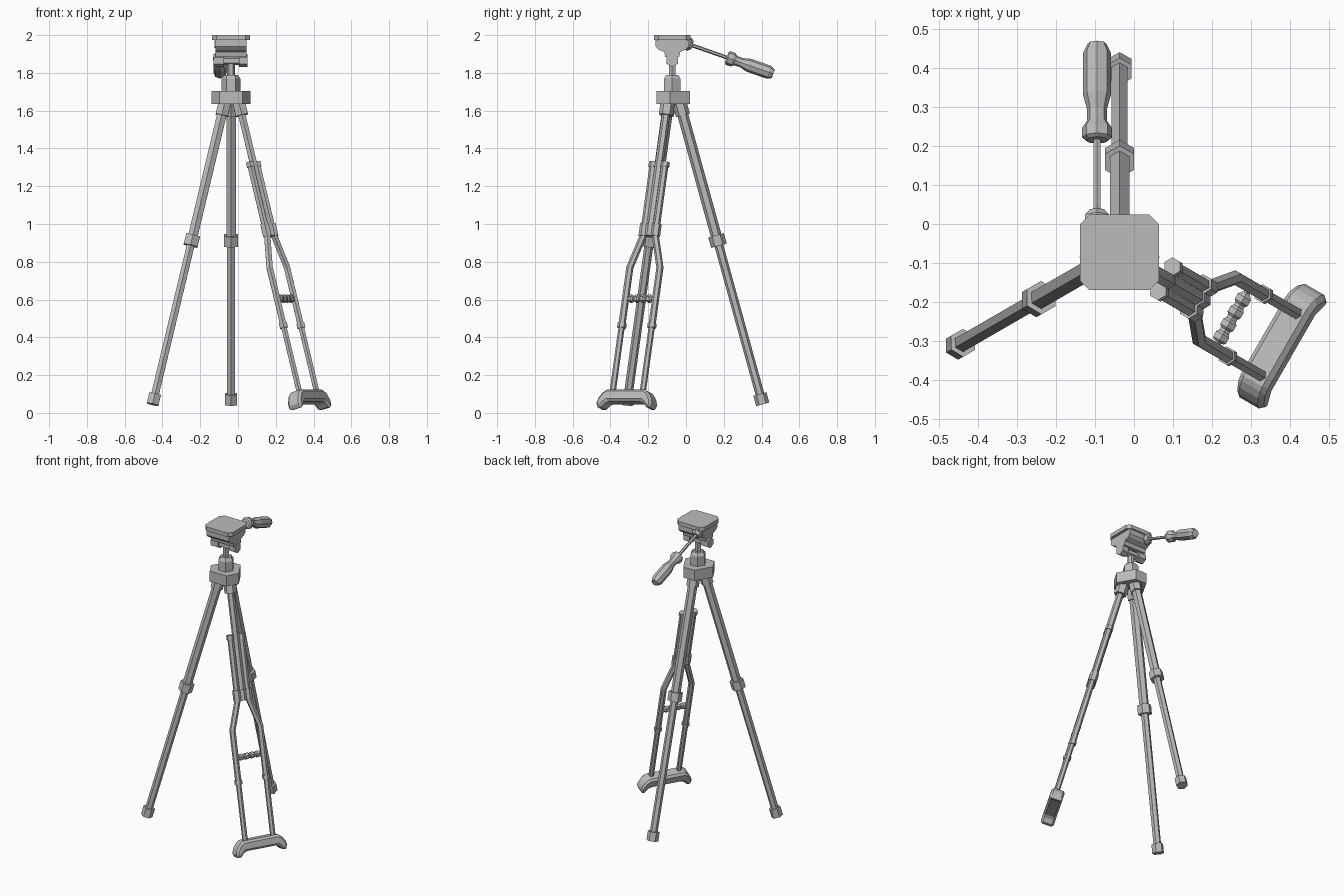
import bpy, bmesh
from math import sin, cos, radians, pi
from mathutils import Vector, Matrix

cube = bpy.data.objects.get("Cube")
if cube:
    bpy.data.objects.remove(cube)

grey = bpy.data.materials.new("plain grey")
grey.use_nodes = True
COLOUR = (0.5, 0.5, 0.5, 1)
grey.diffuse_color = COLOUR
grey.node_tree.nodes["Principled BSDF"].inputs["Base Color"].default_value = COLOUR

AXIS = Vector((-0.037, -0.073, 0))
UP = Vector((0, 0, 1))


def finish(name, bm):
    bmesh.ops.recalc_face_normals(bm, faces=bm.faces)
    mesh = bpy.data.meshes.new(name)
    bm.to_mesh(mesh)
    bm.free()
    mesh.materials.append(grey)
    ob = bpy.data.objects.new(name, mesh)
    bpy.context.collection.objects.link(ob)
    return ob


def sweep(name, points, radii, ref, sides=6):
    """Faceted tube along points, with mitred bends; a corner faces ref."""
    pts = [Vector(p) for p in points]
    bm = bmesh.new()
    rings = []
    for i, p in enumerate(pts):
        before = (p - pts[i - 1]).normalized() if i else Vector()
        after = (pts[i + 1] - p).normalized() if i < len(pts) - 1 else Vector()
        t = (before + after).normalized()
        u = (ref - t * ref.dot(t)).normalized()
        v = t.cross(u)
        ring = []
        for k in range(sides):
            a = 2 * pi * k / sides
            ring.append(bm.verts.new(p + (u * cos(a) + v * sin(a)) * radii[i]))
        rings.append(ring)
    for a, b in zip(rings, rings[1:]):
        for k in range(sides):
            j = (k + 1) % sides
            bm.faces.new((a[k], a[j], b[j], b[k]))
    bm.faces.new(rings[0])
    bm.faces.new(rings[-1])
    return finish(name, bm)


def lathe(name, start, direction, profile, ref, sides=6):
    """Turned part: profile is (distance, radius) along a straight axis."""
    d = direction.normalized()
    return sweep(name, [start + d * s for s, r in profile], [r for s, r in profile], ref, sides)


def extrude(name, outline, depth, matrix, bevel=0):
    bm = bmesh.new()
    low = [bm.verts.new((x, y, -depth / 2)) for x, y in outline]
    face = bm.faces.new(low)
    new = bmesh.ops.extrude_face_region(bm, geom=[face])["geom"]
    bmesh.ops.translate(bm, vec=(0, 0, depth),
                        verts=[g for g in new if isinstance(g, bmesh.types.BMVert)])
    bmesh.ops.transform(bm, matrix=matrix, verts=bm.verts)
    ob = finish(name, bm)
    if bevel:
        mod = ob.modifiers.new("chamfer", "BEVEL")
        mod.width = bevel
        mod.segments = 1
        mod.limit_method = 'ANGLE'
    return ob


class Leg:
    """Sloping leg line: position from height, sideways shift and radial offset."""
    def __init__(self, azimuth, top):
        a = radians(azimuth)
        self.out = Vector((cos(a), sin(a), 0))
        self.side = Vector((-sin(a), cos(a), 0))
        self.top = top

    def at(self, z, t=0):
        return AXIS + self.out * (self.top + 0.276 * (1.6 - z)) + self.side * t + UP * z

    def tube(self, name, z0, z1, radius, t=0):
        sweep(name, [self.at(z0, t), self.at(z1, t)], [radius, radius], self.out)


# Two plain telescopic legs
for label, azimuth in (("back", 90), ("right", 210)):
    leg = Leg(azimuth, 0.05)
    leg.tube(label + "_leg_hinge", 1.64, 1.575, 0.038)
    leg.tube(label + "_leg_upper", 1.6, 0.92, 0.029)
    leg.tube(label + "_leg_collar", 0.94, 0.885, 0.043)
    leg.tube(label + "_leg_lower", 0.92, 0.07, 0.0235)
    leg.tube(label + "_leg_foot", 0.1, 0.045, 0.036)

# Third leg: an upside-down crutch
leg = Leg(-30, 0.06)
leg.tube("left_leg_hinge", 1.64, 1.575, 0.038)
leg.tube("crutch_centre_tube", 1.6, 0.94, 0.022)
leg.tube("crutch_centre_band", 1.0, 0.935, 0.027)
leg.tube("crutch_centre_cap", 1.328, 1.302, 0.024)
for label, s in (("inner", -1), ("outer", 1)):
    near, far = 0.036 * s, 0.092 * s
    sweep(label + "_crutch_tube",
          [leg.at(1.32, near), leg.at(0.94, near), leg.at(0.77, far), leg.at(0.46, far)],
          [0.019] * 4, leg.out)
    leg.tube(label + "_crutch_cap", 1.328, 1.302, 0.024, near)
    leg.tube(label + "_crutch_band", 1.0, 0.935, 0.026, near)
    leg.tube(label + "_crutch_sleeve", 0.475, 0.45, 0.024, far)
    leg.tube(label + "_crutch_rod", 0.46, 0.08, 0.0165, far)

# Ribbed hand grip across the crutch
ribs = [(0, 0.01), (0.02, 0.01)]
for i in range(4):
    d = 0.02 + i * 0.037
    ribs += [(d, 0.016), (d + 0.006, 0.022), (d + 0.022, 0.022), (d + 0.029, 0.016)]
ribs += [(0.165, 0.01), (0.184, 0.01)]
lathe("crutch_hand_grip", leg.at(0.605, -0.092), leg.side, ribs, UP)

# Saddle pad under the crutch, curved down at both ends
half = [(0.115, 0.035), (0.14, 0.022), (0.168, -0.022), (0.168, -0.055),
        (0.148, -0.07), (0.108, -0.03)]
outline = half + [(-x, y) for x, y in reversed(half)]
slope = (leg.at(1) - leg.at(0)).normalized()
normal = leg.side.cross(slope)
frame = Matrix((leg.side, slope, normal)).transposed().to_4x4()
frame.translation = leg.at(0.082) - leg.out * 0.008
extrude("crutch_pad", outline, 0.082, frame, 0.016)

# Hub with a short face above each leg
hub = []
for a in (90, 210, 330):
    for da in (-23.4, 23.4):
        hub.append((0.1035 * cos(radians(a + da)), 0.1035 * sin(radians(a + da))))
extrude("hub", hub, 0.07, Matrix.Translation(AXIS + UP * 1.67))

# Centre column
X = Vector((1, 0, 0))
lathe("column", AXIS + UP * 1.7, UP,
      [(0, 0.05), (0.07, 0.05), (0.09, 0.036), (0.09, 0.021), (0.15, 0.021)], X)

# Tilt barrel with a knob on each side
lathe("tilt_barrel", AXIS + UP * 1.865 - X * 0.093, X,
      [(0, 0.034), (0.055, 0.034), (0.055, 0.024), (0.135, 0.024),
       (0.135, 0.034), (0.18, 0.034)], UP)

# Head block, tapering down to the barrel
half = [(0.037, 1.885), (0.042, 1.91), (0.075, 1.925), (0.088, 1.94), (0.088, 1.978)]
outline = half + [(-y, z) for y, z in reversed(half)]
frame = Matrix(((0, 0, 1), (1, 0, 0), (0, 1, 0))).to_4x4()
frame.translation = AXIS
extrude("head_block", outline, 0.165, frame)

# Top plate with cut corners
c, w, h = 0.024, 0.101, 0.097
plate = [(w, h - c), (w - c, h), (c - w, h), (-w, h - c),
         (-w, c - h), (c - w, -h), (w - c, -h), (w, c - h)]
extrude("top_plate", plate, 0.026, Matrix.Translation(AXIS + UP * 1.987))

# Pan handle: mount, rod and shaped grip
start = Vector((-0.095, 0.0, 1.957))
aim = Vector((0, 1, -0.35))
lathe("handle_mount", start, aim, [(0, 0.035), (0.02, 0.035), (0.036, 0.022)], UP)
lathe("handle_rod", start, aim, [(0.02, 0.01), (0.24, 0.01)], UP)
lathe("handle_grip", start, aim,
      [(0.228, 0.028), (0.235, 0.038), (0.262, 0.038), (0.28, 0.026), (0.31, 0.025),
       (0.352, 0.036), (0.465, 0.036), (0.49, 0.024)], UP, 8)
